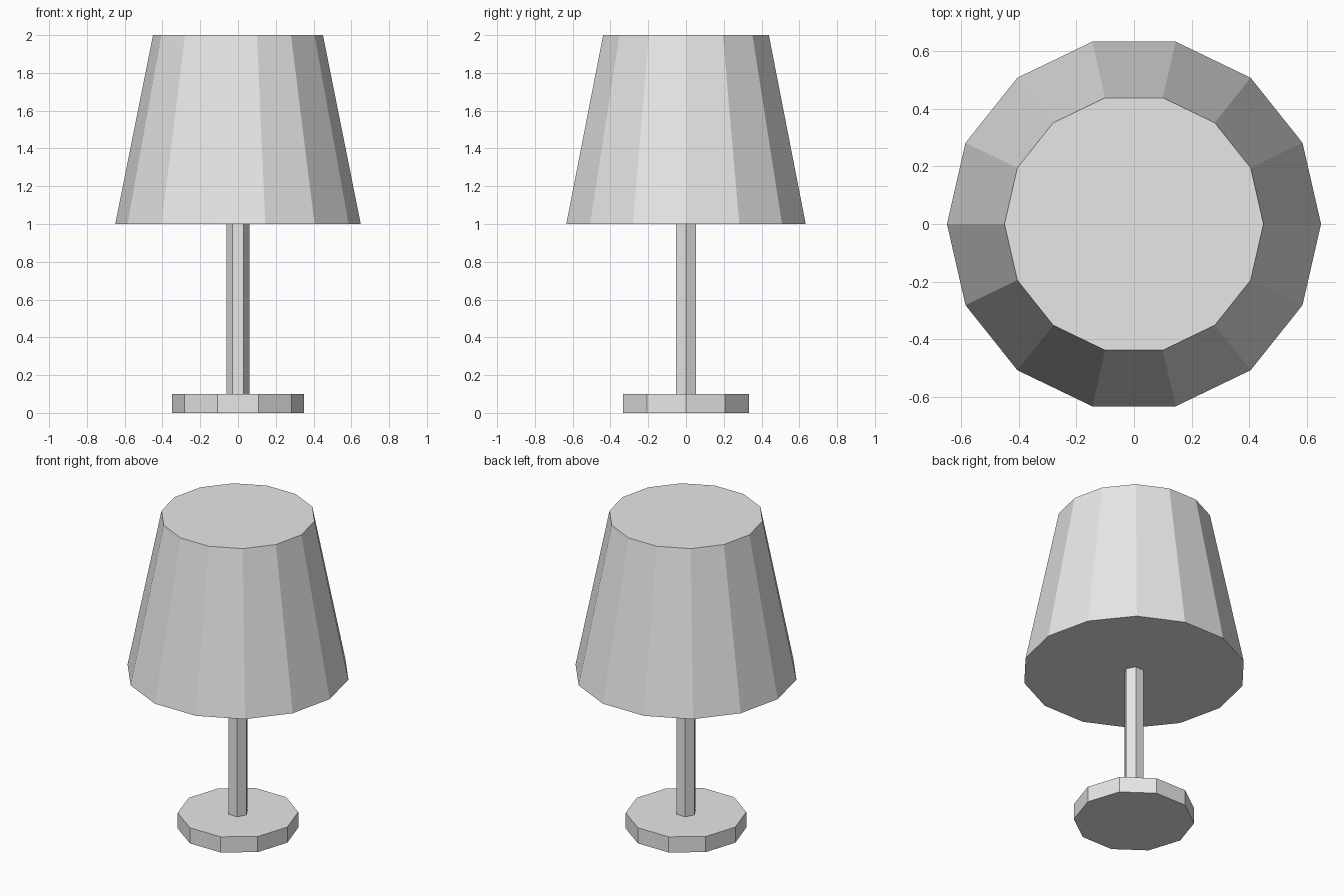
import bpy

if "Cube" in bpy.data.objects:
    bpy.data.objects.remove(bpy.data.objects["Cube"])

# Single flat colour for the whole lamp
grey = bpy.data.materials.new("light_grey")
grey.diffuse_color = (0.8, 0.8, 0.8, 1.0)
grey.use_nodes = True
grey.node_tree.nodes["Principled BSDF"].inputs["Base Color"].default_value = grey.diffuse_color


def frustum(name, sides, r_bottom, r_top, z_bottom, z_top):
    """Capped prism or tapered prism with a corner on the +x axis."""
    bpy.ops.mesh.primitive_cone_add(
        vertices=sides, radius1=r_bottom, radius2=r_top,
        depth=z_top - z_bottom, end_fill_type='NGON',
        location=(0, 0, (z_bottom + z_top) / 2),
        # the primitive starts on +y, so turn it a quarter
        rotation=(0, 0, -1.5707963))
    obj = bpy.context.object
    obj.name = name
    obj.data.materials.append(grey)
    return obj


# Ten-sided foot
frustum("base", 10, 0.35, 0.35, 0.0, 0.1)
# Six-sided pole
frustum("pole", 6, 0.06, 0.06, 0.1, 1.0)
# Fourteen-sided closed, tapered shade
frustum("lampshade", 14, 0.65, 0.45, 1.0, 2.0)
